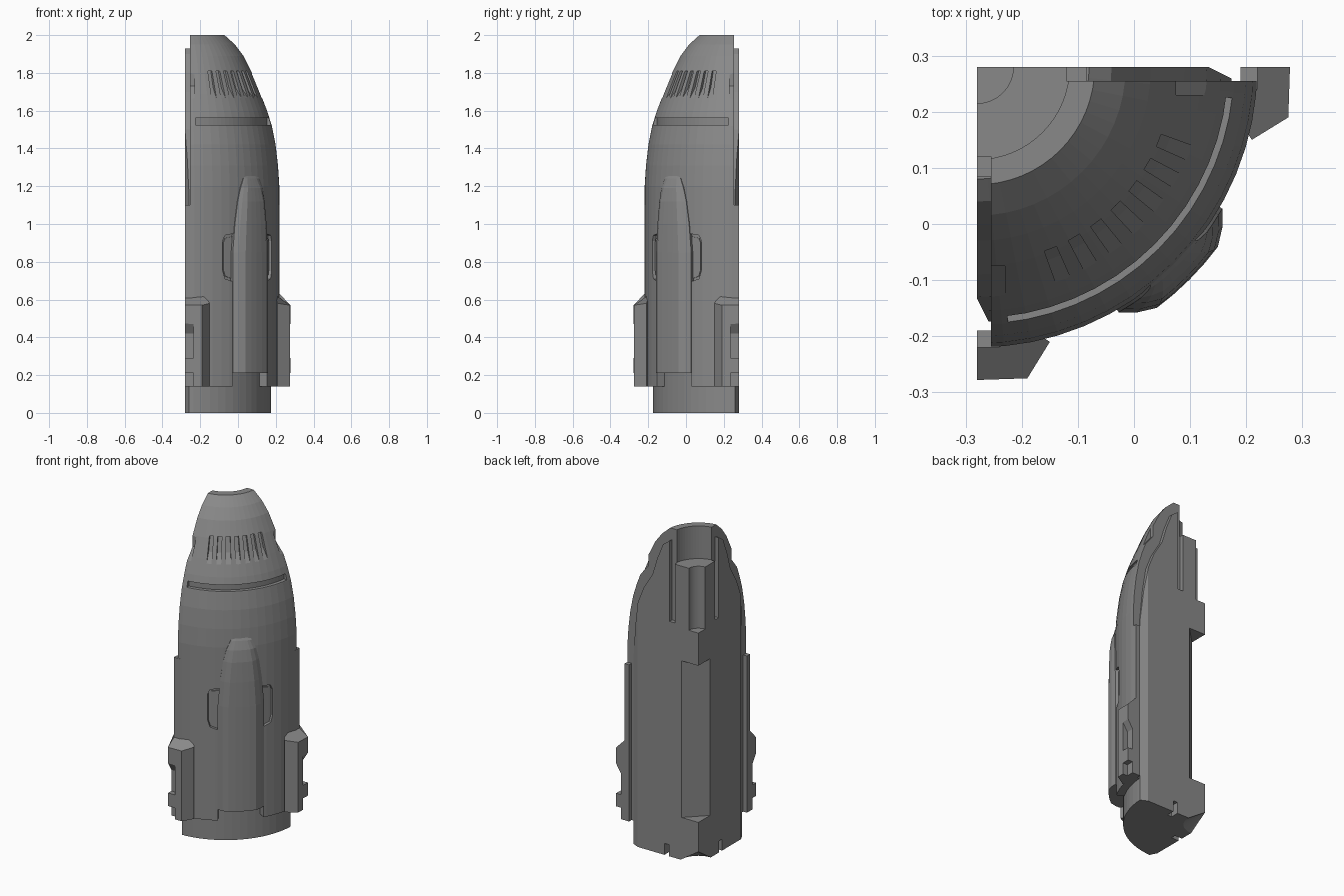
import bpy, bmesh
from math import radians, sin, cos

if "Cube" in bpy.data.objects:
    bpy.data.objects.remove(bpy.data.objects["Cube"])

# Local frame: u = distance from the x cut plane, v = distance from the y cut plane,
# both measured from the rocket axis, which stands at (-0.28, 0.28).
C = 0.28
GREY = bpy.data.materials.new("dark_grey")
GREY.diffuse_color = (.25, .25, .25, 1)
GREY.use_nodes = True
GREY.node_tree.nodes["Principled BSDF"].inputs["Base Color"].default_value = GREY.diffuse_color


def loft(name, rings, swap=False):
    """Closed solid through a list of equal-length rings of (u, v, z)."""
    bm = bmesh.new()
    loops = []
    for ring in rings:
        pts = [(v, u, z) if swap else (u, v, z) for u, v, z in ring]
        loops.append([bm.verts.new((u - C, C - v, z)) for u, v, z in pts])
    n = len(loops[0])
    for a, b in zip(loops, loops[1:]):
        for i in range(n):
            j = (i + 1) % n
            bm.faces.new((a[i], a[j], b[j], b[i]))
    bm.faces.new(loops[0])
    bm.faces.new(loops[-1])
    bmesh.ops.remove_doubles(bm, verts=bm.verts, dist=1e-5)
    bmesh.ops.recalc_face_normals(bm, faces=bm.faces)
    me = bpy.data.meshes.new(name)
    bm.to_mesh(me)
    bm.free()
    me.materials.append(GREY)
    ob = bpy.data.objects.new(name, me)
    bpy.context.collection.objects.link(ob)
    return ob


def polar(a, r, z):
    return (r * cos(radians(a)), r * sin(radians(a)), z)


def wedge(name, profile, a0=0, a1=90, steps=16):
    """Spin a closed (r, z) profile between two angles."""
    return loft(name, [[polar(a0 + (a1 - a0) * i / steps, r, z) for r, z in profile]
                       for i in range(steps + 1)])


def rect(r0, r1, z0, z1):
    return [(r0, z0), (r1, z0), (r1, z1), (r0, z1)]


def box(name, u0, u1, v0, v1, z0, z1, swap=False):
    uv = [(u0, v0), (u1, v0), (u1, v1), (u0, v1)]
    return loft(name, [[(u, v, z) for u, v in uv] for z in (z0, z1)], swap)


def carve(ob, cutters):
    """Subtract cutters, bake the result and delete them."""
    for c in cutters:
        c.hide_render = True
        m = ob.modifiers.new("cut", 'BOOLEAN')
        m.operation, m.solver, m.object = 'DIFFERENCE', 'EXACT', c
    dg = bpy.context.evaluated_depsgraph_get()
    me = bpy.data.meshes.new_from_object(ob.evaluated_get(dg))
    ob.modifiers.clear()
    ob.data = me
    for c in cutters:
        bpy.data.objects.remove(c)


SIDES = (False, True)

# Inner core with stepped bore and bevelled foot near the axis
core = wedge("inner_core", [
    (0, .08), (.12, 0), (.455, 0), (.455, 1.15), (.435, 1.35), (.41, 1.5),
    (.37, 1.6), (.31, 1.7), (.28, 1.8), (.24, 1.9), (.2, 1.93), (.165, 1.93),
    (.165, 1.8), (.065, 1.8), (.065, 1.42), (0, 1.42)])
k = .113
cuts = [loft("corner_cut", [[(k, 0, z), (0, k, z), (-k, 0, z), (0, -k, z)] for z in (.26, 1.22)])]
for s in SIDES:
    cuts.append(box("slot_cut", .16, .195, -.02, .025, 1.44, 2.1, s))
    cuts.append(box("foot_notch_cut", .20, .23, -.02, .05, -.05, .07, s))
    # long bevel on the outer corner of the core
    cuts.append(loft("bevel_cut", [[(.372, -.02, z), (.6, -.02, z), (.6, .094, z)]
                                   for z in (-.1, 1.6)], s))
carve(core, cuts)

# Outer shell, set back from both cut planes
shell = wedge("outer_shell", [
    (.44, .14), (.5, .14), (.5, 1.2), (.493, 1.31), (.48, 1.42), (.46, 1.52), (.435, 1.6),
    (.40, 1.69), (.355, 1.8), (.31, 1.89), (.265, 1.95), (.21, 2.0), (.165, 2.0),
    (.165, 1.8), (.2, 1.4), (.4, 1.0)])
cuts = [wedge("ring_groove_cut", rect(.436, .6, 1.525, 1.56), 7, 83, 24),
        wedge("pod_notch_cut", rect(.3, .6, .05, .21), 30, 60, 6)]
for s in SIDES:
    cuts.append(box("set_back_cut", -.2, .9, -.2, .025, -.1, 2.2, s))
    notch = [(.355, 1.73), (.46, 1.6), (.46, 1.8), (.355, 1.8)]
    cuts.append(loft("edge_notch_cut", [[(u, v, z) for u, z in notch] for v in (0, .05)], s))
# vent slots, with floors following the slope of the nose
for i in range(7):
    a = 22 + i * 46 / 6
    cuts.append(wedge("vent_cut", [(.367, 1.72), (.43, 1.64), (.6, 1.64), (.6, 1.81), (.335, 1.81)],
                      a - 1.9, a + 1.9, 1))
# recessed side hatches beside the pod
for s in SIDES:
    rings = []
    for a, z0, z1 in ((23.5, .75, .91), (25, .71, .94), (32, .69, .95)):
        rings.append([polar(a, r, z) for r, z in rect(.482, .6, z0, z1)])
    cuts.append(loft("hatch_cut", rings, s))
carve(shell, cuts)

# Hatch panels inside the recesses
for s in SIDES:
    rings = [[polar(a, r, z) for r, z in rect(.46, .488, z0, z1)]
             for a, z0, z1 in ((24.5, .76, .90), (25.8, .725, .925), (32, .705, .935))]
    loft("hatch_panel", rings, s)

# Raised pod on the middle of the shell, sinking into it at the top
rings = []
for z, w, R in ((.21, 15, .536), (.85, 15, .536), (1.0, 13.5, .534), (1.12, 11.5, .529),
                (1.19, 9.5, .519), (1.24, 7, .503), (1.27, 5, .488)):
    base = min(.505, R - .002)
    ring = [(-w, .45), (-w, base)]
    ring += [(w * t, base + (R - base) * h) for t, h in
             ((-.8, .55), (-.55, 1), (-.28, 1), (0, 1), (.28, 1), (.55, 1), (.8, .55))]
    ring += [(w, base), (w, .45)]
    rings.append([polar(45 + a, r, z) for a, r in ring])
loft("pod", rings)

# Side rails and fins along both cut planes
for s in SIDES:
    box("side_rail", .47, .5, 0, .04, .14, 1.1, s)
    top = [(.47, 0, .63), (.50, 0, .63), (.558, 0, .57), (.555, .09, .57),
           (.49, .13, .58), (.47, .10, .63)]
    fin = loft("fin", [[(u, v, .14) for u, v, _ in top], top], s)
    pocket = [[(.6, v, .29), (.525, v, .29), (.525, v, .42), (.6, v, .54)] for v in (-.05, .045)]
    carve(fin, [loft("fin_pocket_cut", pocket, s),
                box("fin_heel_cut", .525, .6, -.05, .045, .1, .21, s)])
